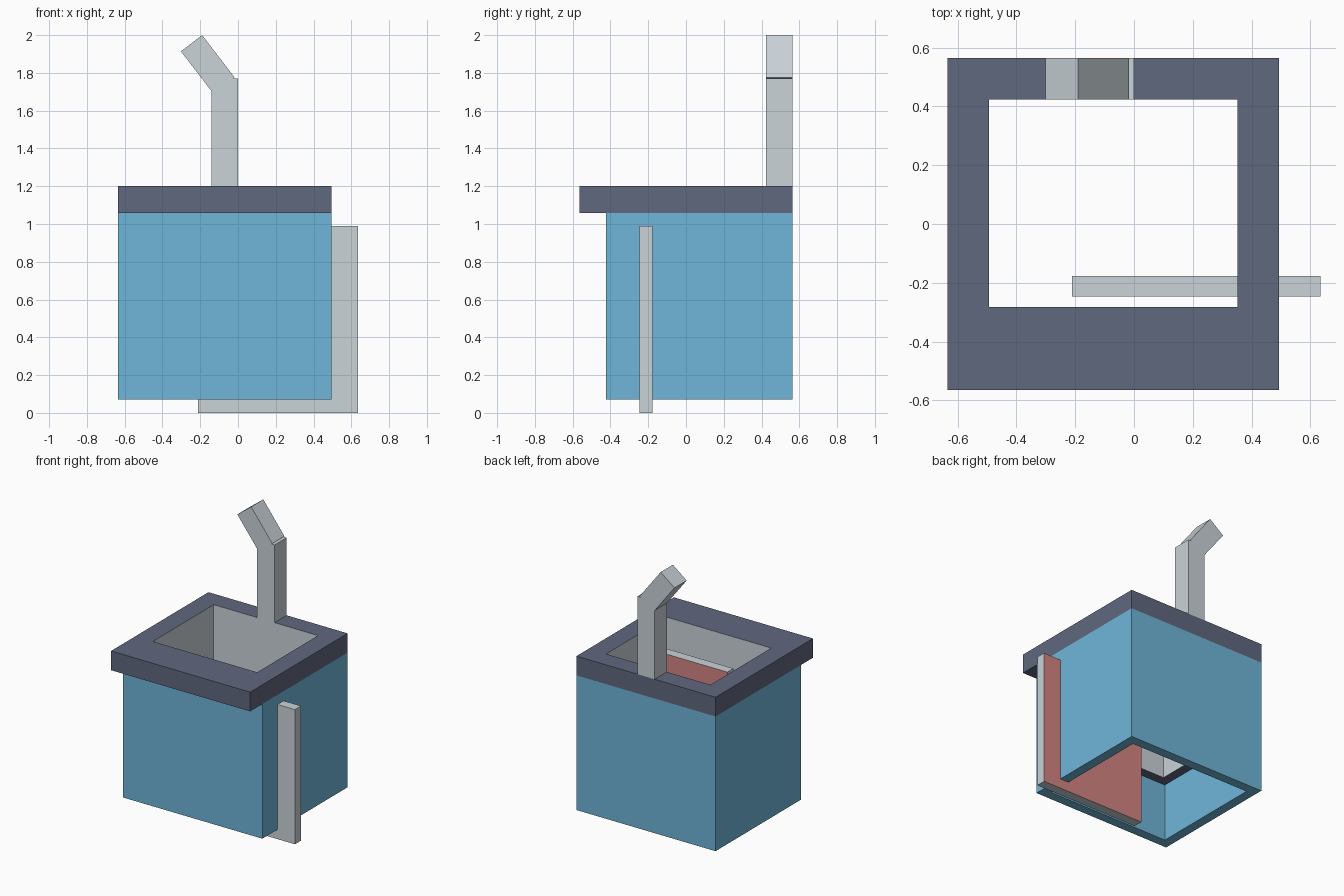
import bpy, bmesh, math
from mathutils import Matrix, Vector

cube = bpy.data.objects.get("Cube")
if cube:
    bpy.data.objects.remove(cube, do_unlink=True)

U = 2 / 28.33  # one block unit; the model is laid out on this grid


def material(name, rgb):
    lin = [((c / 255 + 0.055) / 1.055) ** 2.4 for c in rgb] + [1]
    m = bpy.data.materials.new(name)
    m.use_nodes = True
    m.diffuse_color = lin
    bsdf = m.node_tree.nodes["Principled BSDF"]
    bsdf.inputs["Base Color"].default_value = lin
    bsdf.inputs["Roughness"].default_value = 0.8
    return m


blue = material("cabinet blue", (112, 182, 218))
grey = material("light grey", (202, 211, 216))
slate = material("slate counter", (96, 104, 126))
red = material("soft red", (210, 133, 130))


def finish(name, bm, mats):
    bmesh.ops.recalc_face_normals(bm, faces=bm.faces[:])
    mesh = bpy.data.meshes.new(name)
    bm.to_mesh(mesh)
    bm.free()
    for m in mats:
        mesh.materials.append(m)
    obj = bpy.data.objects.new(name, mesh)
    bpy.context.collection.objects.link(obj)
    return obj


def box(name, lo, hi, mats, tilt=0):
    """Box between two corners, optionally tilted about y through its centre."""
    lo, hi = Vector(lo), Vector(hi)
    bm = bmesh.new()
    matrix = (Matrix.Translation((lo + hi) / 2) @ Matrix.Rotation(tilt, 4, 'Y')
              @ Matrix.Diagonal((*(hi - lo), 1)))
    bmesh.ops.create_cube(bm, size=1, matrix=matrix)
    return finish(name, bm, mats)


def rect_loft(name, sections, mats, inner=()):
    """Closed ring swept through (inset, front inset, z) rectangles."""
    bm = bmesh.new()
    loops = []
    for inset, front, z in sections:
        x0, x1 = (-9 + inset) * U, (7 - inset) * U
        y0, y1 = (-8 + front) * U, (8 - inset) * U
        loops.append([bm.verts.new((x, y, z * U))
                      for x, y in ((x0, y0), (x1, y0), (x1, y1), (x0, y1))])
    n = len(loops)
    for i in range(n):
        a, b = loops[i], loops[(i + 1) % n]
        for k in range(4):
            j = (k + 1) % 4
            f = bm.faces.new((a[k], a[j], b[j], b[k]))
            f.material_index = int(i in inner)
    return finish(name, bm, mats)


# Cabinet: thin-walled shell open at the bottom, set back at the front
rect_loft("cabinet", [(0, 2, 15), (0, 2, 1), (1, 3, 1), (1, 3, 15)], [blue])

# Counter with overhanging front and a collar lining the upper cabinet;
# the inside of the opening is grey
rect_loft("counter_and_basin",
          [(0, 0, 17), (0, 0, 15), (1, 3, 15), (1, 3, 7), (2, 4, 7), (2, 4, 17)],
          [slate, grey], inner=(4,))

# Upright panel passing through the cabinet side, red on its rear face
panel = box("side_panel", (-3 * U, -3.5 * U, 0), (9 * U, -2.5 * U, 14 * U), [grey, red])
for face in panel.data.polygons:
    face.material_index = int(face.normal.y > 0.5)

# Faucet: column on the rear rim and a tilted spout
box("faucet_column", (-2 * U, 6 * U, 17 * U), (0, 8 * U, 25.08 * U), [grey])
cx, cz = -0.16, 1.845
box("faucet_spout", (cx - U, 6 * U, cz - 2 * U), (cx + U, 8 * U, cz + 2 * U),
    [grey], tilt=math.radians(-37.5))
